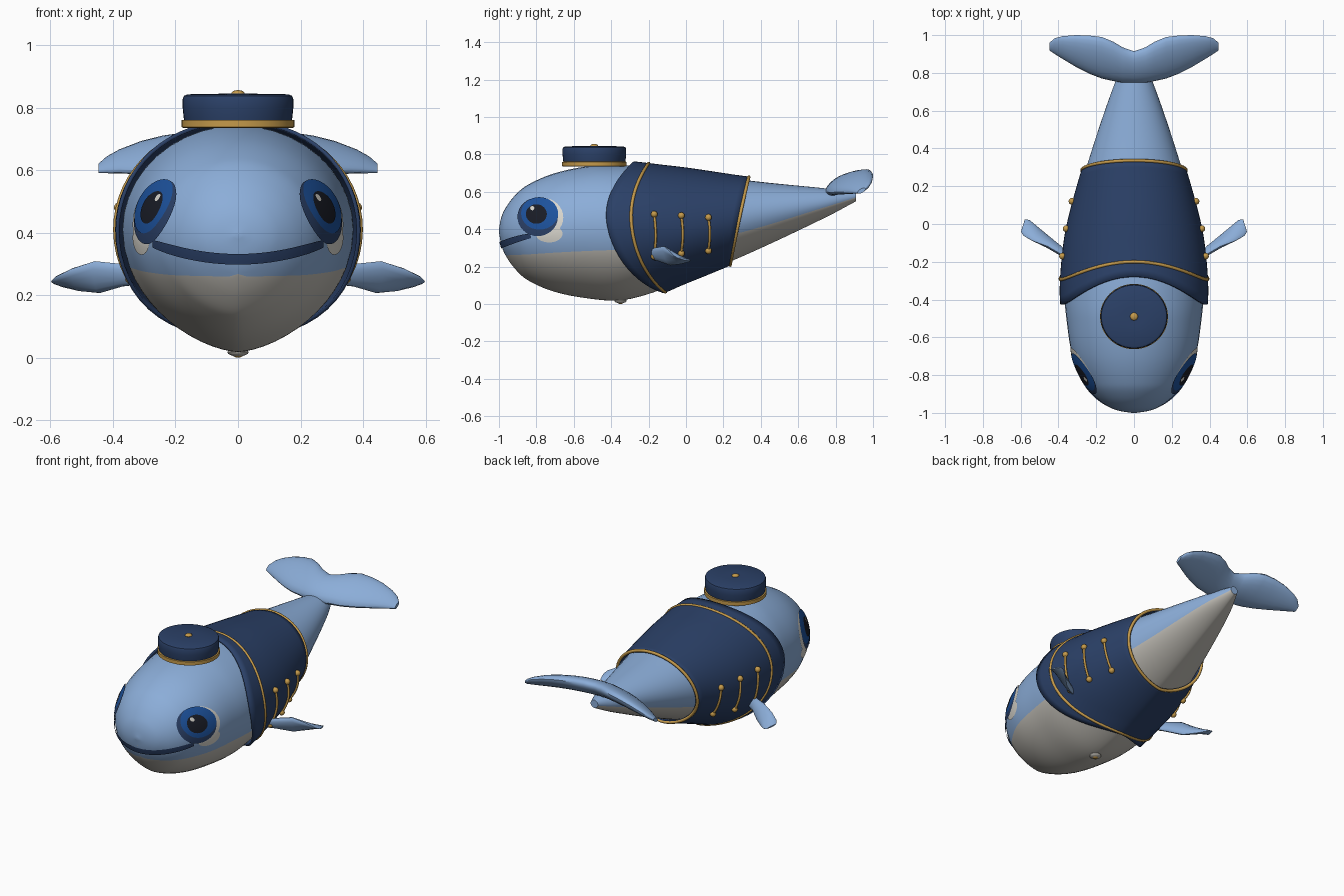
import bpy, bmesh
from math import sin, cos, asin, pi, sqrt
from mathutils import Vector

cube = bpy.data.objects.get("Cube")
if cube:
    bpy.data.objects.remove(cube)


def material(name, rgb):
    m = bpy.data.materials.new(name)
    m.use_nodes = True
    m.diffuse_color = (*rgb, 1)
    m.node_tree.nodes["Principled BSDF"].inputs["Base Color"].default_value = (*rgb, 1)
    return m


SKIN = material("sky blue skin", (.26, .42, .69))
BELLY = material("pale belly", (.52, .50, .455))
NAVY = material("navy cloth", (.024, .052, .137))
GOLD = material("gold trim", (.56, .325, .07))
WHITE = material("eye white", (.70, .68, .62))
IRIS = material("iris blue", (.012, .085, .34))
BLACK = material("pupil black", (.010, .012, .020))


def make(name, verts, faces, mats, rule=None, angle=.7):
    me = bpy.data.meshes.new(name)
    me.from_pydata([tuple(v) for v in verts], [], faces)
    for m in mats:
        me.materials.append(m)
    if rule:
        for p in me.polygons:
            p.material_index = rule(p)
    bm = bmesh.new()
    bm.from_mesh(me)
    bmesh.ops.recalc_face_normals(bm, faces=bm.faces)
    bm.to_mesh(me)
    bm.free()
    ob = bpy.data.objects.new(name, me)
    bpy.context.collection.objects.link(ob)
    for o in bpy.context.selected_objects:
        o.select_set(False)
    ob.select_set(True)
    bpy.context.view_layer.objects.active = ob
    bpy.ops.object.shade_smooth_by_angle(angle=angle)
    return ob


def loft(name, rings, mats, closed=True, caps=True, rule=None):
    n = len(rings[0])
    faces = [(i * n + j, i * n + (j + 1) % n, (i + 1) * n + (j + 1) % n, (i + 1) * n + j)
             for i in range(len(rings) - 1) for j in range(n if closed else n - 1)]
    if caps:
        faces += [tuple(range(n)), tuple(range((len(rings) - 1) * n, len(rings) * n))]
    return make(name, [v for r in rings for v in r], faces, mats, rule)


def ball(name, centre, radius, mat, squash=(1, 1, 1)):
    n, m = 14, 8
    rings = []
    for i in range(m + 1):
        a = -pi / 2 + pi * (.02 + .96 * i / m)
        rings.append([Vector(centre) + Vector((radius * squash[0] * cos(a) * cos(2 * pi * j / n),
                                               radius * squash[1] * cos(a) * sin(2 * pi * j / n),
                                               radius * squash[2] * sin(a))) for j in range(n)])
    return loft(name, rings, [mat])


def cord(name, points, radius, mat, cyclic=False):
    cu = bpy.data.curves.new(name, "CURVE")
    cu.dimensions = "3D"
    cu.bevel_depth = radius
    cu.bevel_resolution = 2
    sp = cu.splines.new("POLY")
    sp.points.add(len(points) - 1)
    for p, v in zip(sp.points, points):
        p.co = (*v, 1)
    sp.use_cyclic_u = cyclic
    cu.materials.append(mat)
    bpy.context.collection.objects.link(bpy.data.objects.new(name, cu))


# Body profile: y, top, bottom, half width, widest height, belly line
PROFILE = [
    (-1, .40, .385, .01, .39, .26), (-.99, .455, .325, .075, .39, .26),
    (-.97, .505, .27, .13, .39, .26), (-.92, .575, .195, .20, .39, .262),
    (-.85, .635, .13, .258, .395, .265), (-.7, .70, .065, .325, .40, .275),
    (-.5, .740, .027, .358, .41, .285), (-.35, .742, .02, .37, .41, .29),
    (-.2, .731, .054, .364, .41, .295), (0, .709, .13, .335, .41, .315),
    (.34, .660, .272, .24, .47, .395), (.75, .618, .465, .10, .54, .52),
    (.91, .60, .55, .025, .575, .57)]


def section(y):
    k = max(i for i in range(len(PROFILE) - 1) if i == 0 or PROFILE[i][0] <= y)

    def slope(i, c):
        a, b = PROFILE[max(i - 1, 0)], PROFILE[min(i + 1, len(PROFILE) - 1)]
        return (b[c] - a[c]) / (b[0] - a[0])
    p, q = PROFILE[k], PROFILE[k + 1]
    d = q[0] - p[0]
    t = (y - p[0]) / d
    return [(2 * t**3 - 3 * t * t + 1) * p[c] + (t**3 - 2 * t * t + t) * d * slope(k, c)
            + (3 * t * t - 2 * t**3) * q[c] + (t**3 - t * t) * d * slope(k + 1, c) for c in range(1, 6)]


def surf(y, a, off=0):
    top, bot, w, zc, _ = section(y)
    h = (top - zc if sin(a) > 0 else zc - bot) + off
    c = cos(a)
    x = (w + off) * abs(c) ** (1 if sin(a) > 0 else 1.25) * (1 if c > 0 else -1)
    return Vector((x, y, zc + h * sin(a)))


def angle_at(y, z):
    top, bot, w, zc, _ = section(y)
    s = (z - zc) / (top - zc if z > zc else zc - bot)
    return asin(max(-.9999, min(.9999, s)))


# Body, with the rings split on the belly line
N = 24
rings = []
for i in range(91):
    y = -1 + 1.91 * (i / 90) ** 1.7
    a = angle_at(y, section(y)[4])
    angles = [a + (pi - 2 * a) * j / N for j in range(N)]
    angles += [pi - a + (pi + 2 * a) * j / N for j in range(N)]
    rings.append([surf(y, t) for t in angles])
loft("body", rings, [SKIN, BELLY], rule=lambda p: int(len(p.vertices) == 4 and p.index % (2 * N) >= N))


# Jacket with curved front edge, slanted hem and gold piping
def front_edge(s): return -.42 - .08 * s + .22 * s * s
def trim_edge(s): return -.29 - .045 * s + .135 * s * s
def hem_edge(s): return .29 + .05 * s


around = [2 * pi * j / 64 for j in range(64)]
jacket = loft("jacket", [[surf(front_edge(sin(a)) * (1 - u / 16) + hem_edge(sin(a)) * u / 16, a,
                               .015 + .004 * max(0, 1 - u / 4)) for a in around] for u in range(17)],
              [NAVY], caps=False)
sol = jacket.modifiers.new("cloth thickness", "SOLIDIFY")
sol.thickness, sol.offset = .012, 0
cord("collar_piping", [surf(trim_edge(sin(a)), a, .021) for a in around], .009, GOLD, True)
cord("hem_piping", [surf(hem_edge(sin(a)) - .004, a, .019) for a in around], .009, GOLD, True)


# Thin plate laid on the side of the head
def patch(name, y0, z0, ry, rz, off, mat, side):
    verts, faces, n = [], [], 32
    for i in range(1, 7):
        for j in range(n):
            t = 2 * pi * j / n
            y = y0 + ry * i / 6 * cos(t)
            v = surf(y, angle_at(y, z0 + rz * i / 6 * sin(t)), off)
            verts.append((v.x * side, v.y, v.z))
    faces = [(i * n + j, i * n + (j + 1) % n, (i + 1) * n + (j + 1) % n, (i + 1) * n + j)
             for i in range(5) for j in range(n)] + [tuple(range(n))]
    make(name, verts, faces, [mat])


def lens_ring(centre, half, up, n=14):
    return [Vector(centre) + Vector(half) * cos(2 * pi * j / n) + Vector(up) * sin(2 * pi * j / n)
            for j in range(n)]


for side, tag in ((1, "left"), (-1, "right")):
    # Eye layers
    patch(tag + "_eye_white", -.768, .462, .112, .104, .004, WHITE, side)
    patch(tag + "_eye_corner", -.732, .376, .072, .046, .003, WHITE, side)
    patch(tag + "_eye_rim", -.793, .464, .108, .100, .007, NAVY, side)
    patch(tag + "_iris", -.783, .482, .099, .084, .009, IRIS, side)
    patch(tag + "_pupil", -.80, .478, .056, .050, .011, BLACK, side)
    patch(tag + "_eye_glint", -.822, .507, .011, .011, .013, WHITE, side)

    # Button pairs joined by cords
    for k, (y, hi, lo) in enumerate(((-.17, .475, .265), (-.025, .468, .282), (.12, .46, .298))):
        pts = []
        for i in range(11):
            v = surf(y + .008 * sin(pi * i / 10), angle_at(y, hi + (lo - hi) * i / 10), .026)
            pts.append(Vector((v.x * side, v.y, v.z)))
        cord(f"{tag}_cord_{k + 1}", pts, .007, GOLD)
        ball(f"{tag}_upper_button_{k + 1}", pts[0], .018, GOLD)
        ball(f"{tag}_lower_button_{k + 1}", pts[-1], .018, GOLD)

    # Twisted flipper: centre, chord, thickness
    fin = [((.30, -.19, .26), (0, -.012, .024), .012), ((.37, -.155, .264), (0, -.014, .036), .018),
           ((.45, -.10, .258), (.008, -.018, .051), .022), ((.52, -.055, .25), (.014, -.035, .034), .018),
           ((.57, -.02, .243), (.016, -.042, .014), .011), ((.588, -.008, .24), (.010, -.032, .005), .004)]
    out = []
    for c, h, t in fin:
        up = Vector(h).cross(Vector((.8, .55, 0))).normalized() * t
        out.append([Vector((v.x * side, v.y, v.z)) for v in lens_ring(c, h, up)])
    loft(tag + "_flipper", out, [SKIN])

# Tail flukes: half span x, leading y, trailing y
SPAN = [(0, .745, .915), (.06, .748, .935), (.11, .757, .965), (.17, .77, .99), (.24, .797, .998),
        (.31, .833, 1.0), (.38, .875, .994), (.42, .90, .983), (.447, .918, .96)]
rings = []
for x, lead, trail in [(-x, a, b) for x, a, b in SPAN[:0:-1]] + SPAN:
    mid, half = (lead + trail) / 2, (trail - lead) / 2
    z = .60 + .5 * (mid - .75) - .09 * (x / .45) ** 2
    thick = .047 * sqrt(max(.06, 1 - (x / .455) ** 2))
    rings.append(lens_ring((x, mid, z), (0, half, .5 * half), (0, -.2 * thick, .95 * thick), 20))
loft("tail_flukes", rings, [SKIN])


# Mouth: curved band wrapped round the snout
def snout_y(x, z):
    lo, hi = -.999, -.5
    for _ in range(30):
        y = (lo + hi) / 2
        top, bot = section(y)[:2]
        inside = bot < z < top and surf(y, angle_at(y, z)).x > abs(x)
        lo, hi = (lo, y) if inside else (y, hi)
    return hi


rings = []
for i in range(41):
    x = -.27 + .54 * i / 40
    z = .315 + .05 * (x / .27) ** 2
    h = .017 * (1 - .3 * (abs(x) / .27) ** 8)
    rings.append([Vector((x * 1.015, snout_y(x, z + h * k / 2) - .006, z + h * k / 2)) for k in range(-2, 3)])
loft("mouth", rings, [NAVY], closed=False, caps=False)


# Round cap
def turned(name, profile, mat):
    n = 48
    return loft(name, [[(r * cos(2 * pi * j / n), -.49 + .96 * r * sin(2 * pi * j / n), z)
                        for j in range(n)] for r, z in profile], [mat])


turned("cap_band", [(.174, .735), (.18, .738), (.18, .760), (.17, .762)], GOLD)
turned("cap_crown", [(.168, .74), (.174, .77), (.177, .80), (.177, .828), (.173, .838), (.162, .843),
                     (.05, .845)], NAVY)
ball("cap_button", (0, -.49, .846), .021, GOLD, (1, 1, .5))

# Belly button
ball("belly_button_rim", (0, -.35, .018), .034, BELLY, (1, 1, .4))
ball("belly_button", (0, -.35, .012), .018, GOLD, (1, 1, .65))
